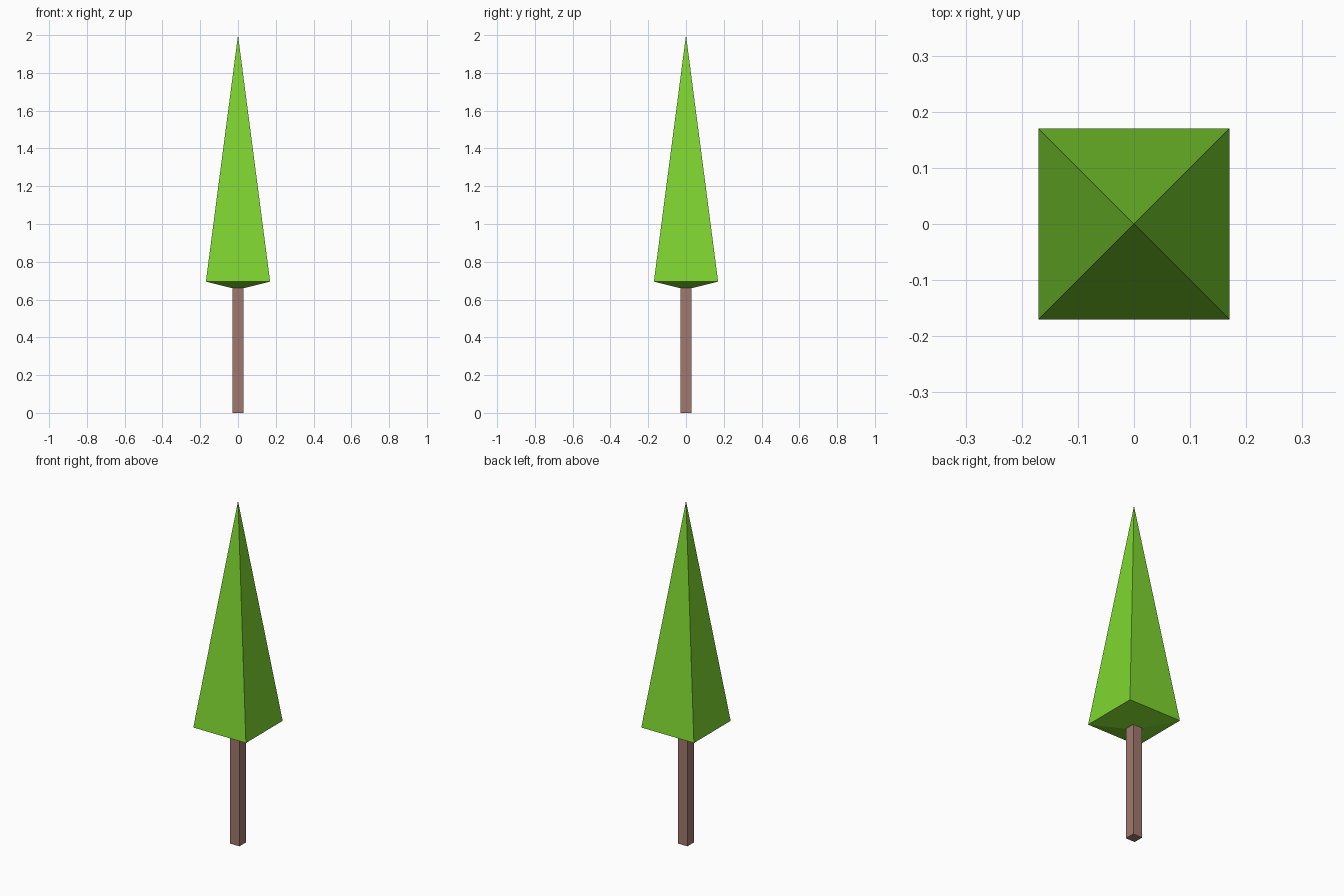
import bpy
import bmesh

cube = bpy.data.objects.get("Cube")
if cube:
    bpy.data.objects.remove(cube, do_unlink=True)


def make_material(name, color):
    mat = bpy.data.materials.new(name)
    mat.use_nodes = True
    mat.diffuse_color = color
    mat.node_tree.nodes["Principled BSDF"].inputs["Base Color"].default_value = color
    return mat


def square_loft(name, profile, mat):
    """Stack square rings given as (half width, height); zero width is a point."""
    bm = bmesh.new()
    rings = []
    for h, z in profile:
        corners = [(-h, -h), (h, -h), (h, h), (-h, h)] if h else [(0, 0)]
        rings.append([bm.verts.new((x, y, z)) for x, y in corners])
    for low, high in zip(rings, rings[1:]):
        for i in range(4):
            j = (i + 1) % 4
            top = [high[0]] if len(high) == 1 else [high[j], high[i]]
            bm.faces.new([low[i], low[j]] + top)
    # Close the open ends
    bm.faces.new(rings[0][::-1])
    if len(rings[-1]) == 4:
        bm.faces.new(rings[-1])
    mesh = bpy.data.meshes.new(name)
    bm.to_mesh(mesh)
    bm.free()
    mesh.materials.append(mat)
    obj = bpy.data.objects.new(name, mesh)
    bpy.context.collection.objects.link(obj)
    return obj


leaf_green = make_material("leaf green", (0.21, 0.67, 0.03, 1))
bark_brown = make_material("bark brown", (0.35, 0.19, 0.155, 1))

TRUNK = 0.03

# Square post
square_loft("trunk", [(TRUNK, 0), (TRUNK, 0.66)], bark_brown)
# Tall pyramid with a shallow tapered underside meeting the trunk
square_loft("foliage", [(TRUNK, 0.66), (0.17, 0.695), (0, 2)], leaf_green)
